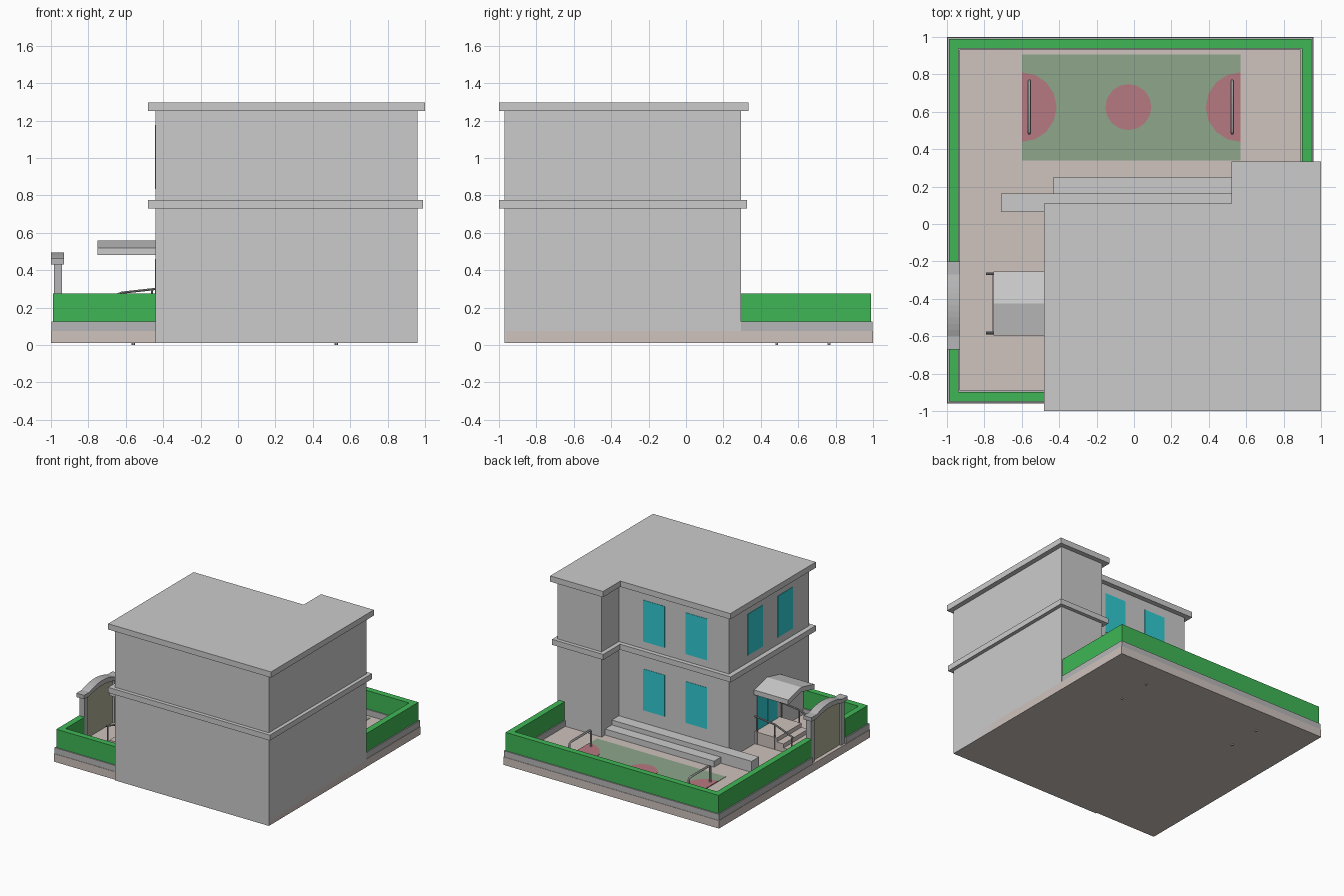
import bpy, bmesh, math

if "Cube" in bpy.data.objects:
    bpy.data.objects.remove(bpy.data.objects["Cube"])


def material(name, rgb):
    m = bpy.data.materials.new(name)
    m.diffuse_color = (*rgb, 1)
    m.use_nodes = True
    m.node_tree.nodes["Principled BSDF"].inputs["Base Color"].default_value = m.diffuse_color
    return m


PAVING = material("paving", (0.62, 0.54, 0.51))
STONE = material("dark_stone", (0.47, 0.47, 0.48))
STEP = material("step_grey", (0.57, 0.57, 0.57))
HEDGE = material("hedge_green", (0.05, 0.47, 0.09))
GRASS = material("court_green", (0.27, 0.38, 0.26))
RED = material("court_red", (0.47, 0.19, 0.22))
GLASS = material("teal_glass", (0.03, 0.60, 0.64))
OLIVE = material("gate_olive", (0.42, 0.42, 0.30))
IRON = material("iron", (0.32, 0.32, 0.33))


def prism(name, pts, lo, hi, mat=None, axis="z"):
    """Extrude a 2D outline between lo and hi along z (xy outline) or x (yz outline)."""
    place = (lambda a, b, h: (a, b, h)) if axis == "z" else (lambda a, b, h: (h, a, b))
    bm = bmesh.new()
    low = [bm.verts.new(place(a, b, lo)) for a, b in pts]
    top = [bm.verts.new(place(a, b, hi)) for a, b in pts]
    n = len(pts)
    bm.faces.new(low)
    bm.faces.new(top)
    for i in range(n):
        j = (i + 1) % n
        bm.faces.new((low[i], low[j], top[j], top[i]))
    bmesh.ops.recalc_face_normals(bm, faces=bm.faces)
    me = bpy.data.meshes.new(name)
    bm.to_mesh(me)
    bm.free()
    ob = bpy.data.objects.new(name, me)
    bpy.context.collection.objects.link(ob)
    if mat:
        me.materials.append(mat)
    return ob


def box(name, x0, x1, y0, y1, z0, z1, mat=None):
    return prism(name, [(x0, y0), (x1, y0), (x1, y1), (x0, y1)], z0, z1, mat)


def tube(name, pts, r, mat=None):
    """Round bar along a path of points."""
    cu = bpy.data.curves.new(name, "CURVE")
    cu.dimensions = "3D"
    cu.bevel_depth, cu.bevel_resolution, cu.use_fill_caps = r, 1, True
    sp = cu.splines.new("POLY")
    sp.points.add(len(pts) - 1)
    for p, co in zip(sp.points, pts):
        p.co = (*co, 1)
    ob = bpy.data.objects.new(name, cu)
    bpy.context.collection.objects.link(ob)
    if mat:
        cu.materials.append(mat)
    bpy.ops.object.select_all(action="DESELECT")
    ob.select_set(True)
    bpy.context.view_layer.objects.active = ob
    bpy.ops.object.convert(target="MESH")
    bpy.ops.object.shade_smooth_by_angle()


def disc(cx, cy, r, a0, a1, n):
    return [(cx + r * math.cos(a0 + (a1 - a0) * i / n),
             cy + r * math.sin(a0 + (a1 - a0) * i / n)) for i in range(n + 1)]


def house_outline(x0, x1, y0, y1, notch_x, notch_y):
    return [(x0, y0), (x1, y0), (x1, y1), (notch_x, y1), (notch_x, notch_y), (x0, notch_y)]


# Yard slab and L-shaped house with string course and roof slab
G = 0.075
box("yard_slab", -1, 0.96, -0.96, 1, 0.01, G, PAVING)
prism("house_walls", house_outline(-0.44, 0.96, -0.97, 0.295, 0.56, 0.07), 0.01, 1.26)
prism("floor_band", house_outline(-0.48, 0.99, -1, 0.325, 0.525, 0.105), 0.73, 0.775)
prism("roof_slab", house_outline(-0.48, 1.0, -1, 0.335, 0.52, 0.11), 1.25, 1.297)


# Boundary curb and hedge, left open for the gate and ending at the house
def boundary(name, d, w, z0, z1, mat):
    l, r, f, b = -1 + d, 0.96 - d, -0.96 + d, 1 - d
    prism(name + "_back", [(l, -0.22), (l, b), (r, b), (r, 0.28), (r - w, 0.28),
                           (r - w, b - w), (l + w, b - w), (l + w, -0.22)], z0, z1, mat)
    prism(name + "_front", [(l, -0.65), (l, f), (-0.43, f), (-0.43, f + w),
                            (l + w, f + w), (l + w, -0.65)], z0, z1, mat)


boundary("curb", 0.003, 0.067, G, 0.125, STONE)
boundary("hedge", 0.012, 0.05, 0.125, 0.275, HEDGE)

# Gate: two posts, a shallow arch and an infill panel
C = -0.435
for i, s in enumerate((-1, 1)):
    y = C + s * 0.195
    box(f"gate_post_{i}", -0.985, -0.94, y - 0.023, y + 0.023, G, 0.435, STONE)
ts = [i / 5 - 1 for i in range(11)]
upper = [(C + 0.165 * t, 0.462 + 0.033 * (1 - t * t)) for t in ts]
under = [(C + 0.165 * t, 0.43 + 0.025 * (1 - t * t)) for t in ts]
prism("gate_arch", [(C - 0.235, 0.43), (C - 0.235, 0.462)] + upper +
      [(C + 0.235, 0.462), (C + 0.235, 0.43)] + under[::-1], -1, -0.93, STONE, "x")
prism("gate_panel", [(C - 0.175, G), (C - 0.175, 0.432)] + under +
      [(C + 0.175, 0.432), (C + 0.175, G)], -0.968, -0.956, OLIVE, "x")

# Sports court with markings
CY = 0.625
box("court", -0.6, 0.57, 0.34, 0.905, G - 0.01, G + 0.003, GRASS)
prism("centre_circle", disc(-0.03, CY, 0.123, 0, 2 * math.pi, 16)[:-1], G, G + 0.006, RED)
q = math.pi / 2
prism("goal_area_left", disc(-0.6, CY, 0.186, -q, q, 8), G, G + 0.006, RED)
prism("goal_area_right", disc(0.57, CY, 0.186, q, 3 * q, 8), G, G + 0.006, RED)

# Goals: bent pipes whose feet pass through the slab
for name, x in (("left", -0.56), ("right", 0.525)):
    tube("goal_" + name, [(x, 0.485, 0), (x, 0.485, 0.20), (x, 0.491, 0.212), (x, 0.505, 0.218),
                          (x, 0.745, 0.218), (x, 0.759, 0.212), (x, 0.765, 0.20),
                          (x, 0.765, 0)], 0.009)

# Long terrace steps behind the house
box("terrace_lower_step", -0.43, 0.57, 0.06, 0.25, G, 0.125, STEP)
box("terrace_upper_step", -0.71, 0.57, 0.065, 0.163, G, 0.165, STEP)

# Entrance stairs, railings and gabled canopy
D = -0.425
for i, (x, z) in enumerate(((-0.76, 0.108), (-0.70, 0.142), (-0.64, 0.175))):
    box(f"entrance_step_{i}", x, -0.43, D - 0.16, D + 0.16, G, z, PAVING)
for side, y in (("near", D - 0.158), ("far", D + 0.158)):
    tube("handrail_" + side, [(-0.44, y, 0.30), (-0.62, y, 0.28), (-0.79, y, 0.215)], 0.007, IRON)
    for i, (x, z) in enumerate(((-0.46, 0.295), (-0.62, 0.28), (-0.775, 0.218))):
        tube(f"rail_post_{side}_{i}", [(x, y, G), (x, y, z)], 0.006, IRON)
prism("canopy", [(D - 0.17, 0.48), (D - 0.17, 0.52), (D, 0.56), (D + 0.17, 0.52),
                 (D + 0.17, 0.48), (D, 0.52)], -0.75, -0.43, None, "x")

# Double door and windows, just proud of the walls
for i, y in enumerate((D - 0.13, D + 0.003)):
    box(f"door_leaf_{i}", -0.444, -0.43, y, y + 0.127, 0.175, 0.46, GLASS)
for i, y in enumerate((-0.755, -0.365)):
    box(f"side_window_{i}", -0.443, -0.43, y, y + 0.195, 0.835, 1.175, GLASS)
for i, x in enumerate((-0.24, 0.144)):
    for floor, z in (("lower", 0.27), ("upper", 0.835)):
        box(f"back_window_{floor}_{i}", x, x + 0.195, 0.06, 0.073, z, z + 0.34, GLASS)
